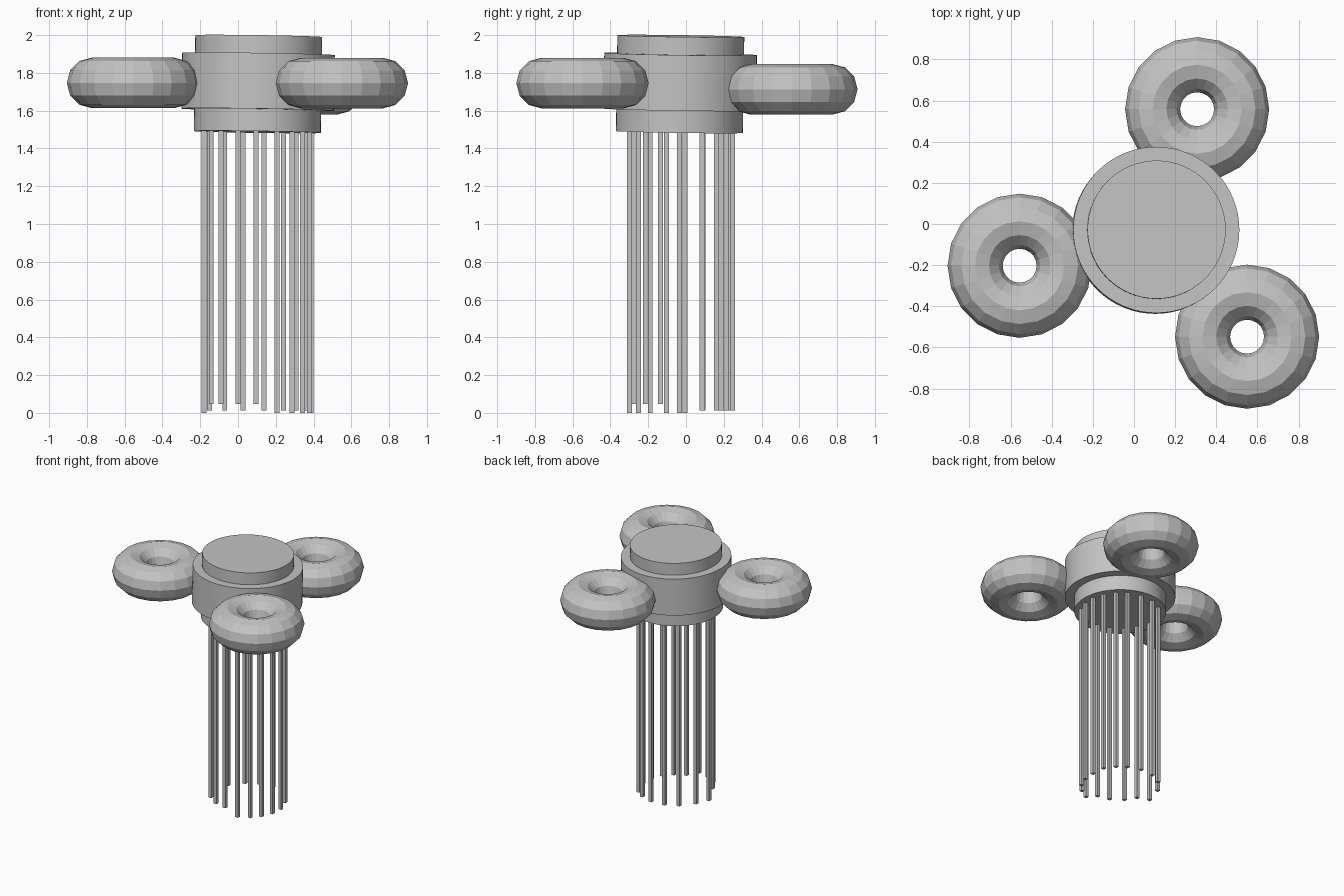
import bpy, math

if "Cube" in bpy.data.objects:
    bpy.data.objects.remove(bpy.data.objects["Cube"])

grey = bpy.data.materials.new("plain_grey")
grey.diffuse_color = (0.55, 0.55, 0.55, 1)
grey.use_nodes = True
grey.node_tree.nodes["Principled BSDF"].inputs["Base Color"].default_value = grey.diffuse_color


def finish(name):
    ob = bpy.context.object
    ob.name = name
    ob.data.materials.append(grey)
    return ob


def drum(name, radius, z0, z1):
    # body sections lean very slightly towards +x +y
    mid = (z0 + z1) / 2
    shift = (mid - 1.74) * 0.015
    bpy.ops.mesh.primitive_cylinder_add(
        vertices=64, radius=radius, depth=z1 - z0,
        location=(0.106 + shift, -0.031 + shift, mid),
        rotation=(-0.015, 0.015, 0))
    finish(name)
    bpy.ops.object.shade_smooth_by_angle(angle=math.radians(30))


# Central body: narrow core with a wider band round it
drum("body_core", 0.336, 1.487, 1.995)
drum("body_band", 0.404, 1.605, 1.90)

# Three faceted float rings
for name, loc in (("left_ring", (-0.556, -0.203, 1.747)),
                  ("right_ring", (0.55, -0.548, 1.746)),
                  ("back_ring", (0.307, 0.558, 1.713))):
    bpy.ops.mesh.primitive_torus_add(
        major_segments=20, minor_segments=12,
        major_radius=0.2165, minor_radius=0.134, location=loc)
    finish(name)

# Hanging square rods in a circle (angle in degrees, measured clockwise from +x)
short = (92, 113, 137, 158)
angles = (14, 33, 50, 69, 92, 113, 137, 158, 180, 206, 232,
          254, 277, 299, 316, 335, 354)
for i, deg in enumerate(angles):
    a = math.radians(deg)
    radius = 0.265 if deg in short else 0.283
    x = 0.104 + radius * math.cos(a)
    y = -0.035 - radius * math.sin(a)
    z0 = 0.048 if deg in short else (0.013 if y > 0 else 0.0)
    z1 = 1.55
    bpy.ops.mesh.primitive_cube_add(size=1, location=(x, y, (z0 + z1) / 2))
    rod = finish("hanging_rod_%02d" % (i + 1))
    rod.scale = (0.026, 0.026, z1 - z0)
